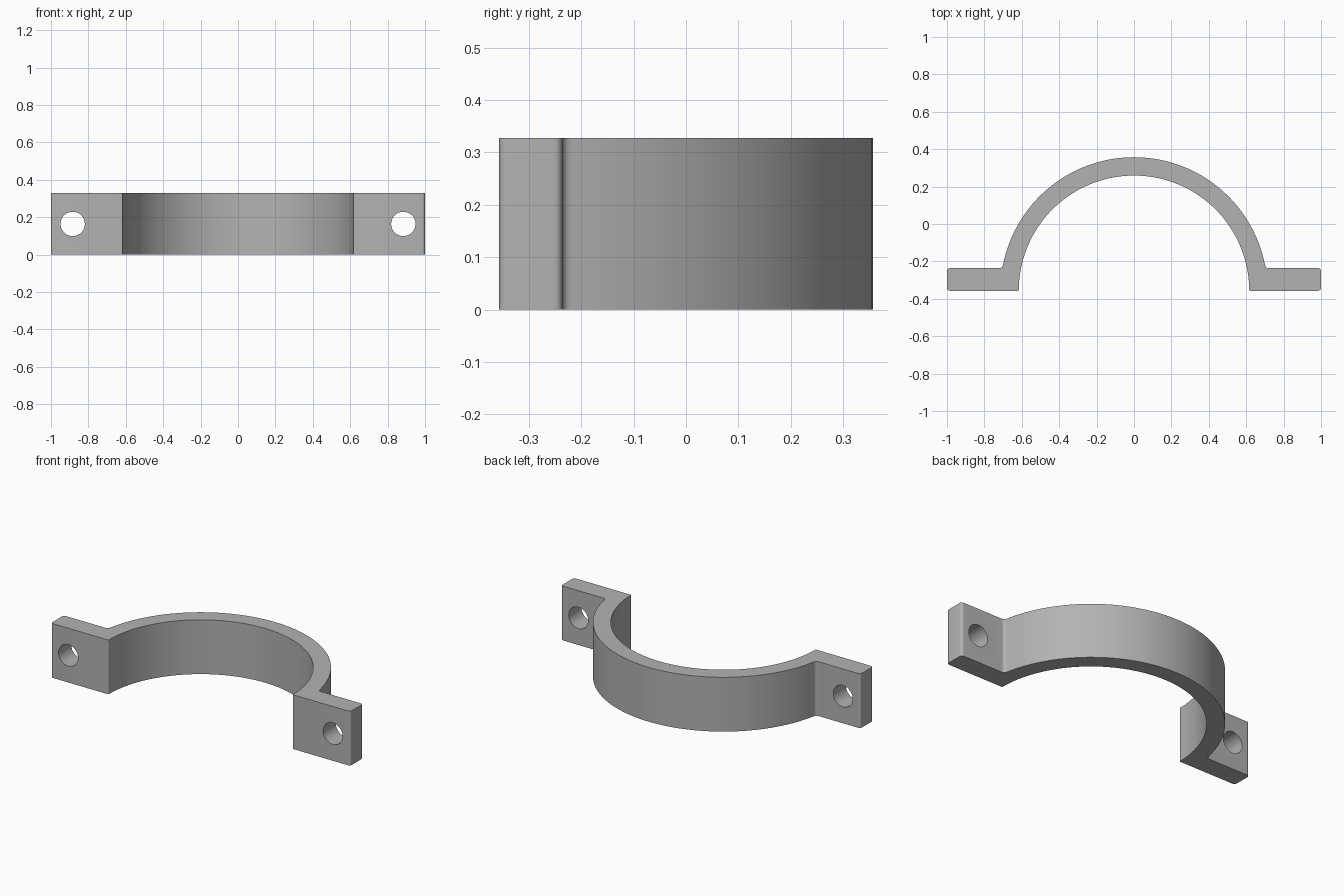
import bpy
import bmesh
from math import sin, cos, asin, pi, radians
from mathutils import Vector

cube = bpy.data.objects.get("Cube")
if cube:
    bpy.data.objects.remove(cube, do_unlink=True)

HEIGHT = 0.328
BASE_Y, FLANGE_Y = -0.357, -0.236
INNER, OUTER = 0.616, 0.714
FILLET = 0.018

steel = bpy.data.materials.new("grey_metal")
steel.use_nodes = True
grey = (0.45, 0.45, 0.45, 1)
steel.diffuse_color = grey
steel.node_tree.nodes["Principled BSDF"].inputs["Base Color"].default_value = grey


def arc(radius, start, end, steps):
    """Points on a circle about the clamp axis."""
    angles = [start + (end - start) * i / steps for i in range(steps + 1)]
    return [Vector((radius * cos(a), BASE_Y + radius * sin(a))) for a in angles]


def rounded(before, corner, after, steps=6):
    """Curved corner from one tangent point to the other."""
    ts = [i / steps for i in range(steps + 1)]
    return [before * (1 - t) ** 2 + corner * 2 * t * (1 - t) + after * t * t for t in ts]


def corner(x, y, towards_a, towards_b, size):
    c = Vector((x, y))
    return rounded(c + Vector(towards_a) * size, c, c + Vector(towards_b) * size)


# Right half of the outline, from the inner foot around the flange to the band
root = asin((FLANGE_Y - BASE_Y) / OUTER)
start = root + FILLET / OUTER
root_point = Vector((OUTER * cos(root), FLANGE_Y))
half = corner(INNER, BASE_Y, (0, 1), (1, 0), 0.006)
half += corner(1, BASE_Y, (-1, 0), (0, 1), FILLET)
half += corner(1, FLANGE_Y, (0, -1), (-1, 0), FILLET)
outer = arc(OUTER, start, pi - start, 72)
half += rounded(root_point + Vector((FILLET, 0)), root_point, outer[0])

# Full outline: right flange, outer arch, mirrored left flange, inner arch
outline = half + outer[1:-1]
outline += [Vector((-p.x, p.y)) for p in reversed(half)]
outline += arc(INNER, pi - 0.02, 0.02, 72)

bm = bmesh.new()
face = bm.faces.new([bm.verts.new((p.x, p.y, 0)) for p in outline])
swept = bmesh.ops.extrude_face_region(bm, geom=[face])
top = [g for g in swept["geom"] if isinstance(g, bmesh.types.BMVert)]
bmesh.ops.translate(bm, verts=top, vec=(0, 0, HEIGHT))
bmesh.ops.recalc_face_normals(bm, faces=bm.faces)
mesh = bpy.data.meshes.new("clamp_half")
bm.to_mesh(mesh)
bm.free()
mesh.materials.append(steel)
clamp = bpy.data.objects.new("clamp_half", mesh)
bpy.context.collection.objects.link(clamp)

# Bolt holes through both flanges
for side, name in ((1, "left"), (-1, "right")):
    bpy.ops.mesh.primitive_cylinder_add(
        vertices=48, radius=0.065, depth=0.4,
        location=(side * 0.884, (BASE_Y + FLANGE_Y) / 2, HEIGHT / 2),
        rotation=(pi / 2, 0, 0))
    cutter = bpy.context.object
    cutter.name = name + "_bolt_hole_cutter"
    cutter.data.materials.append(steel)
    cut = clamp.modifiers.new(name + "_bolt_hole", "BOOLEAN")
    cut.operation = "DIFFERENCE"
    cut.solver = "EXACT"
    cut.object = cutter
    bpy.ops.object.select_all(action="DESELECT")
    clamp.select_set(True)
    bpy.context.view_layer.objects.active = clamp
    bpy.ops.object.modifier_apply(modifier=cut.name)
    bpy.data.objects.remove(cutter, do_unlink=True)

bpy.ops.object.shade_smooth_by_angle(angle=radians(35))
